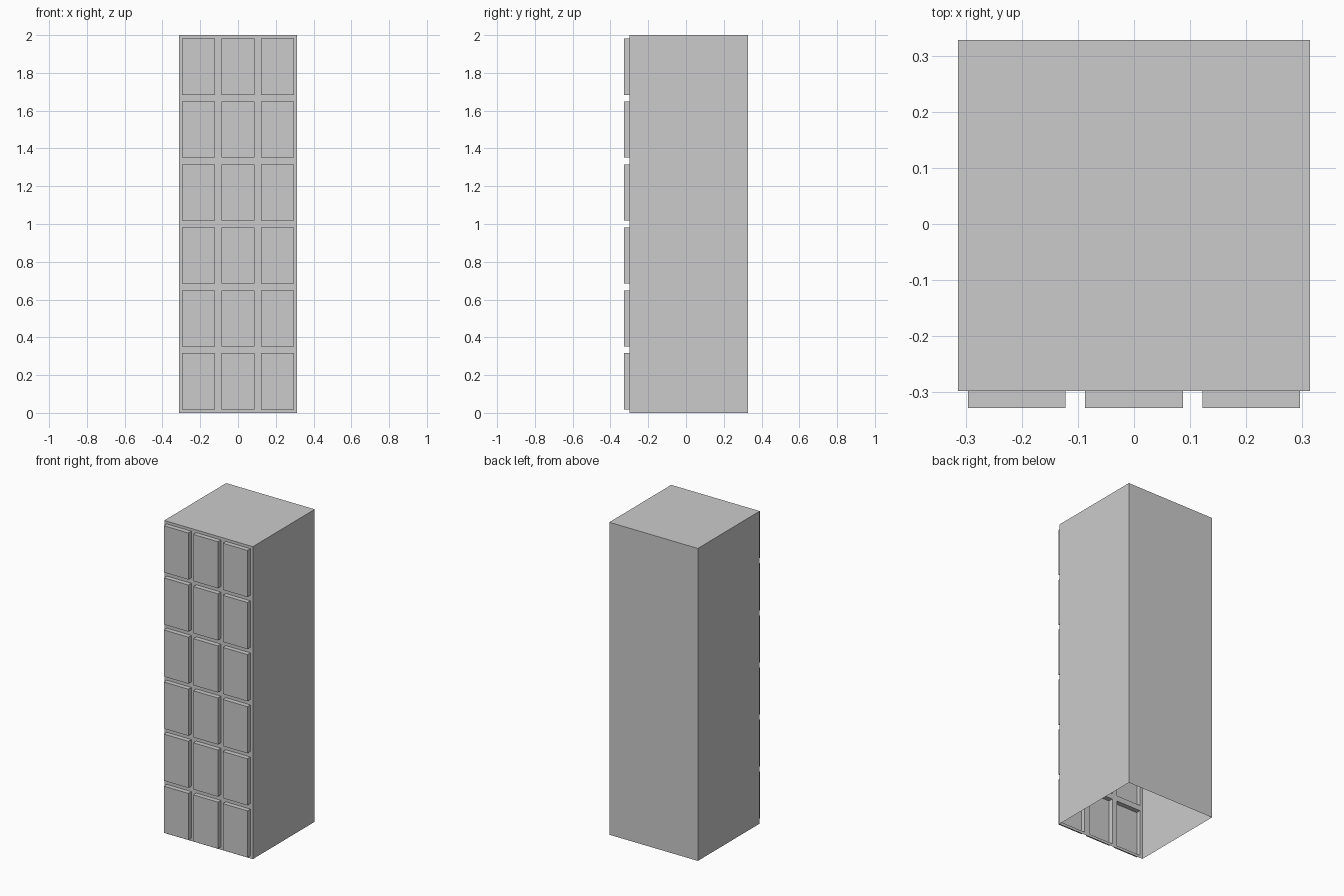
import bpy, bmesh
from mathutils import Vector

if "Cube" in bpy.data.objects:
    bpy.data.objects.remove(bpy.data.objects["Cube"])

HALF_W, FRONT, BACK, HEIGHT = 0.3135, -0.298, 0.328, 2.0
COLS, ROWS = 3, 6
INSET, DOOR_DEPTH = 0.0175, 0.03

bm = bmesh.new()

# Open-bottomed shell: keep only the sides, back and top of a box
bmesh.ops.create_cube(bm, size=1)
for v in bm.verts:
    v.co = Vector((v.co.x * 2 * HALF_W,
                   (FRONT + BACK) / 2 + v.co.y * (BACK - FRONT),
                   (v.co.z + 0.5) * HEIGHT))
bm.normal_update()
gone = [f for f in bm.faces if f.normal.z < -0.5 or f.normal.y < -0.5]
bmesh.ops.delete(bm, geom=gone, context='FACES_ONLY')

# Front wall divided into one cell per locker
grid = [[bm.verts.new((-HALF_W + 2 * HALF_W * c / COLS, FRONT, HEIGHT * r / ROWS))
         for c in range(COLS + 1)] for r in range(ROWS + 1)]
cells = [bm.faces.new((grid[r][c], grid[r][c + 1], grid[r + 1][c + 1], grid[r + 1][c]))
         for r in range(ROWS) for c in range(COLS)]
bm.normal_update()

# Inset each cell, then push the door forward, leaving it hollow behind
bmesh.ops.inset_individual(bm, faces=cells, thickness=INSET, use_even_offset=True)
doors = bmesh.ops.extrude_discrete_faces(bm, faces=cells)["faces"]
for door in doors:
    bmesh.ops.translate(bm, verts=door.verts, vec=(0, -DOOR_DEPTH, 0))

bmesh.ops.remove_doubles(bm, verts=bm.verts, dist=0.0001)
bm.normal_update()

mesh = bpy.data.meshes.new("locker_cabinet")
bm.to_mesh(mesh)
bm.free()
cabinet = bpy.data.objects.new("locker_cabinet", mesh)
bpy.context.collection.objects.link(cabinet)
